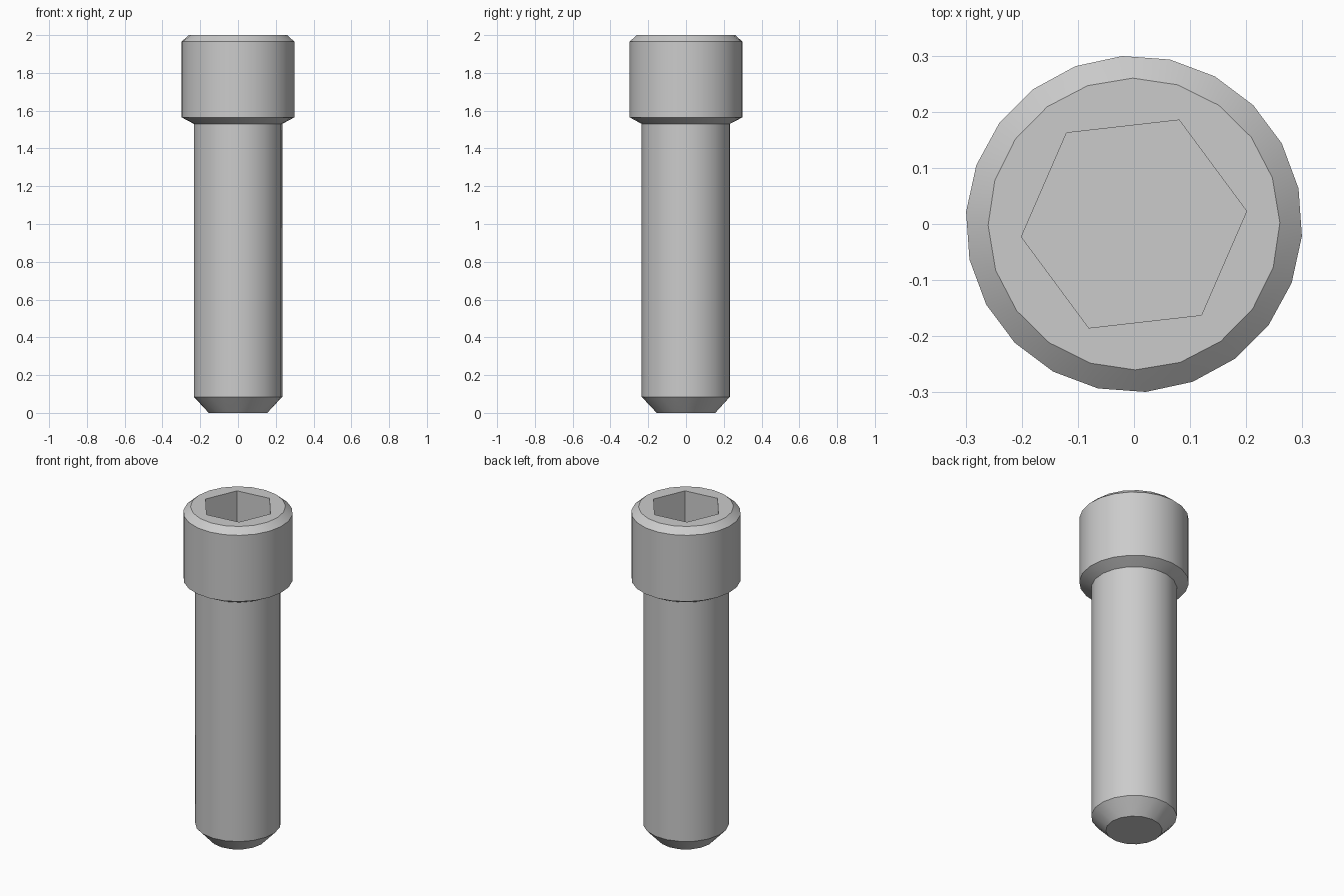
import bpy, bmesh
from math import cos, sin, radians, tau

cube = bpy.data.objects.get("Cube")
if cube:
    bpy.data.objects.remove(cube, do_unlink=True)

steel = bpy.data.materials.new("grey steel")
steel.use_nodes = True
color = (0.6, 0.6, 0.6, 1)
steel.diffuse_color = color
steel.node_tree.nodes["Principled BSDF"].inputs["Base Color"].default_value = color

bm = bmesh.new()


def ring(radius, z, sides, phase):
    """Closed loop of vertices, starting at the phase angle in degrees."""
    turn = [radians(phase) + tau * i / sides for i in range(sides)]
    return [bm.verts.new((radius * cos(a), radius * sin(a), z)) for a in turn], radians(phase)


def bridge(lower, upper):
    """Skin two loops, with quads if the loops match and triangles if not."""
    (a, pa), (b, pb) = lower, upper
    n, m = len(a), len(b)
    if n == m and pa == pb:
        for i in range(n):
            k = (i + 1) % n
            bm.faces.new((a[i], a[k], b[k], b[i]))
        return
    i = j = 0
    while i < n or j < m:
        next_a = pa + tau * (i + 0.5) / n
        next_b = pb + tau * (j + 0.5) / m
        if j == m or (i < n and next_a <= next_b):
            bm.faces.new((a[i % n], a[(i + 1) % n], b[j % m]))
            i += 1
        else:
            bm.faces.new((a[i % n], b[(j + 1) % m], b[j % m]))
            j += 1


# Tip chamfer, shank, head, head chamfer and hexagon socket, from the tip up
loops = [
    ring(0.155, 0.0, 16, 0),
    ring(0.235, 0.085, 19, 4),
    ring(0.235, 1.53, 19, 4),
    ring(0.3, 1.565, 22, 12.2),
    ring(0.3, 1.965, 22, 12.2),
    ring(0.26, 2.0, 20, 0.5),
    ring(0.202, 2.0, 6, 6.5),
    ring(0.202, 1.75, 6, 6.5),
]
for lower, upper in zip(loops, loops[1:]):
    bridge(lower, upper)

# Tip face and socket floor
bm.faces.new(loops[0][0][::-1])
bm.faces.new(loops[-1][0])

bmesh.ops.recalc_face_normals(bm, faces=bm.faces)
mesh = bpy.data.meshes.new("socket_head_bolt")
bm.to_mesh(mesh)
bm.free()
mesh.materials.append(steel)

bolt = bpy.data.objects.new("socket_head_bolt", mesh)
bpy.context.collection.objects.link(bolt)
bpy.ops.object.select_all(action="DESELECT")
bolt.select_set(True)
bpy.context.view_layer.objects.active = bolt
bpy.ops.object.shade_smooth_by_angle(angle=radians(28))
